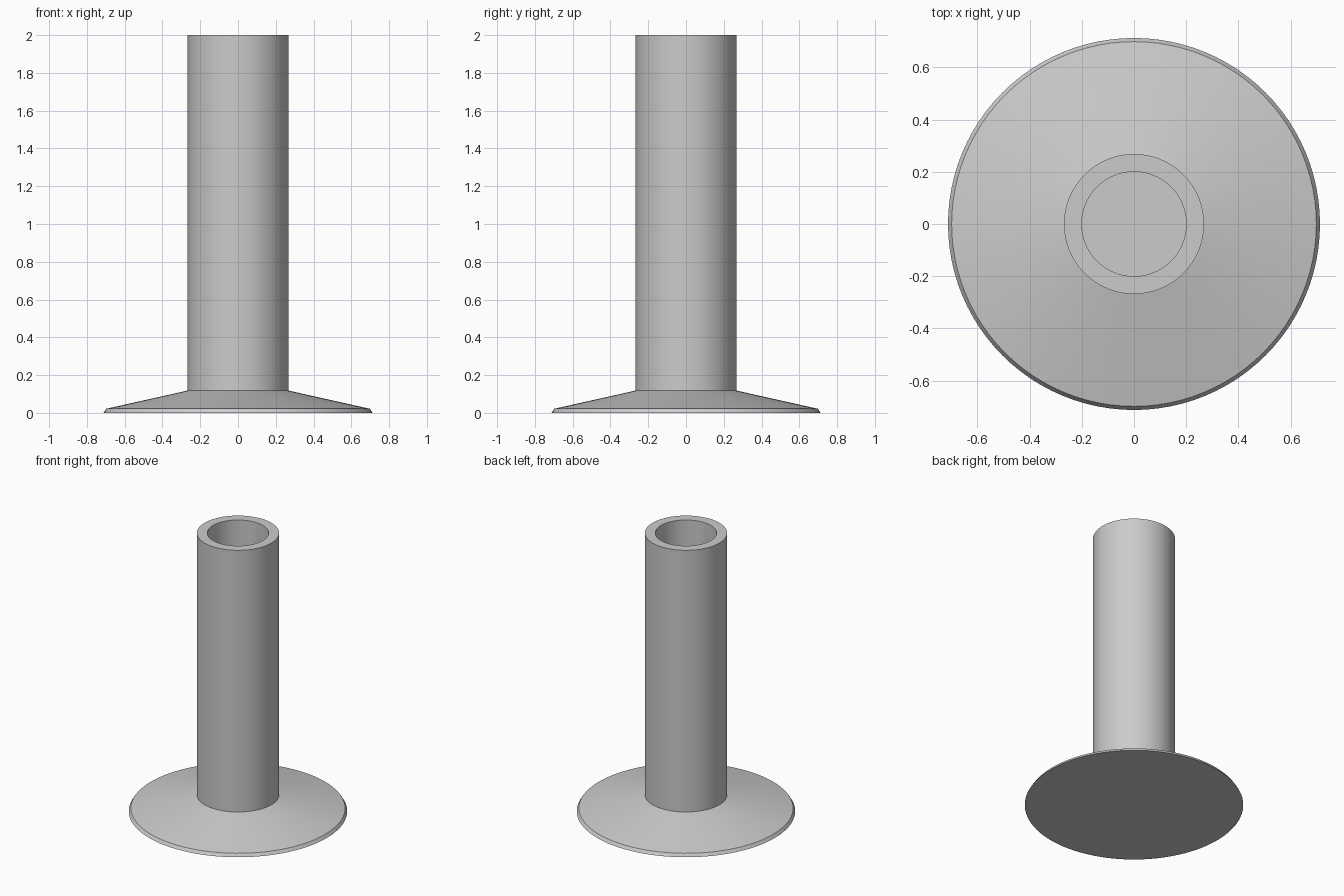
import bpy, bmesh
from math import cos, sin, tau

if "Cube" in bpy.data.objects:
    bpy.data.objects.remove(bpy.data.objects["Cube"])

SEGMENTS = 96


def lathe(name, profile):
    """Revolve an (r, z) profile around z; points with r = 0 close the ends."""
    bm = bmesh.new()
    rings = []
    for r, z in profile:
        if r == 0:
            rings.append([bm.verts.new((0, 0, z))] * SEGMENTS)
        else:
            rings.append([bm.verts.new((r * cos(tau * i / SEGMENTS),
                                        r * sin(tau * i / SEGMENTS), z))
                          for i in range(SEGMENTS)])
    for low, high in zip(rings, rings[1:]):
        for i in range(SEGMENTS):
            j = (i + 1) % SEGMENTS
            corners = list(dict.fromkeys((low[i], low[j], high[j], high[i])))
            bm.faces.new(corners)
    bmesh.ops.recalc_face_normals(bm, faces=bm.faces)
    mesh = bpy.data.meshes.new(name)
    bm.to_mesh(mesh)
    bm.free()
    obj = bpy.data.objects.new(name, mesh)
    bpy.context.collection.objects.link(obj)
    bpy.context.view_layer.objects.active = obj
    obj.select_set(True)
    bpy.ops.object.shade_smooth_by_angle(angle=0.17)
    obj.select_set(False)
    return obj


# Flanged base and hollow tube as one turned piece
lathe("flanged_tube", [
    (0, 0), (0.712, 0),            # flat underside
    (0.698, 0.022),                # bevelled rim
    (0.268, 0.118),                # sloping flange
    (0.268, 2.0), (0.2, 2.0),      # tube wall and top lip
    (0.2, 0.118), (0, 0.118),      # bore and its floor
])
